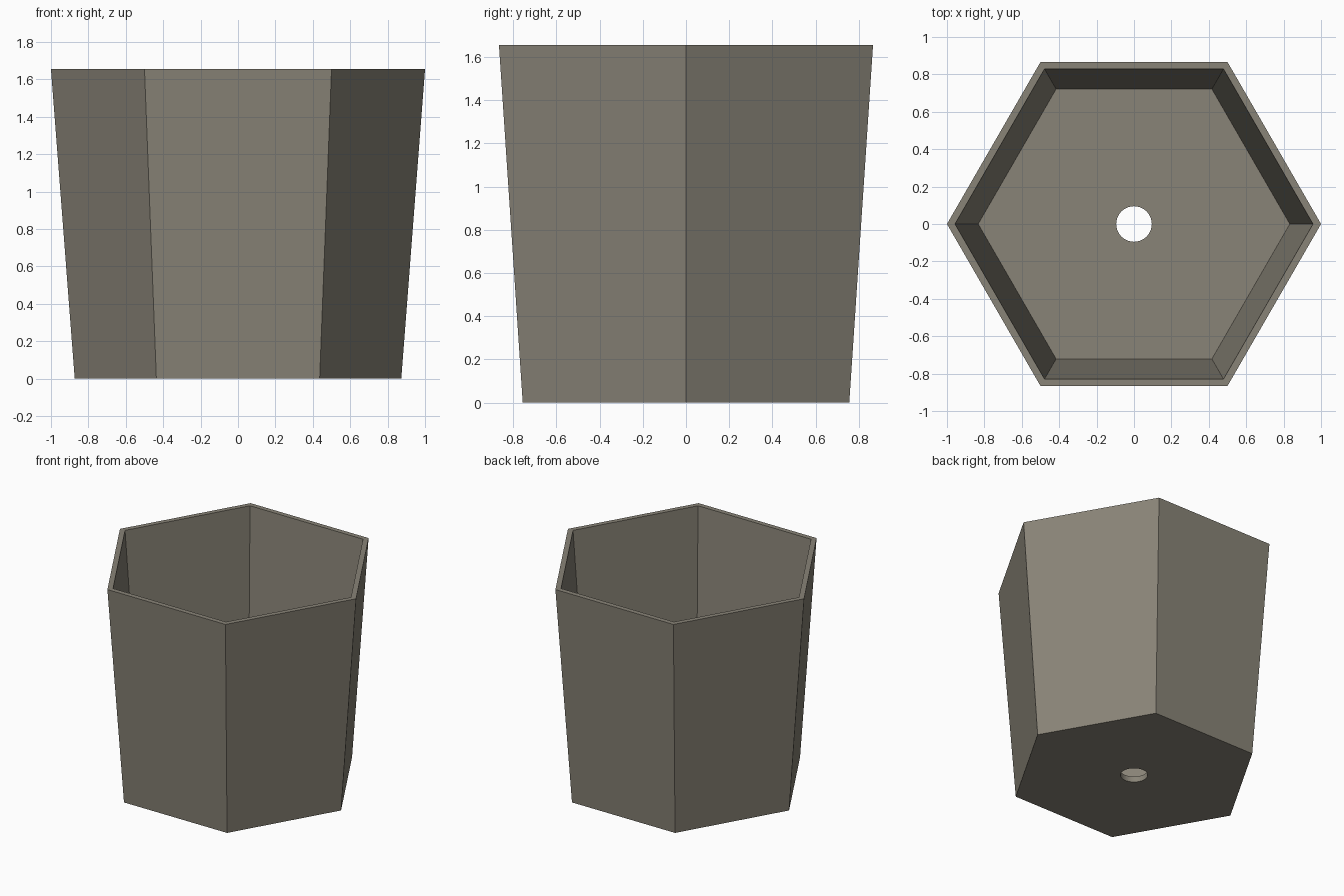
import bpy, bmesh, math

if "Cube" in bpy.data.objects:
    bpy.data.objects.remove(bpy.data.objects["Cube"])

SIDES, STEPS = 6, 8                      # hexagon sides, hole segments per side
HEIGHT, FLOOR, HOLE = 1.655, 0.043, 0.095

clay = bpy.data.materials.new("grey brown clay")
clay.diffuse_color = (0.25, 0.23, 0.185, 1)
clay.use_nodes = True
clay.node_tree.nodes["Principled BSDF"].inputs["Base Color"].default_value = clay.diffuse_color

bm = bmesh.new()


def ring(radius, z, count):
    return [bm.verts.new((radius * math.cos(2 * math.pi * i / count),
                          radius * math.sin(2 * math.pi * i / count), z))
            for i in range(count)]


def walls(a, b, smooth=False):
    n = len(a)
    for i in range(n):
        j = (i + 1) % n
        bm.faces.new((a[i], a[j], b[j], b[i])).smooth = smooth


def floor_with_hole(hexagon, circle):
    # one face per side, running from the hexagon edge to its arc of the hole
    for i in range(SIDES):
        arc = [circle[(i * STEPS + k) % len(circle)] for k in range(STEPS, -1, -1)]
        bm.faces.new([hexagon[i], hexagon[(i + 1) % SIDES]] + arc)


# Tapered outer wall, rim and inner wall
outer_bottom = ring(0.873, 0, SIDES)
outer_top = ring(1.0, HEIGHT, SIDES)
inner_top = ring(0.957, HEIGHT, SIDES)
inner_bottom = ring(0.833, FLOOR, SIDES)
walls(outer_bottom, outer_top)
walls(outer_top, inner_top)
walls(inner_top, inner_bottom)

# Floor with drainage hole
hole_top = ring(HOLE, FLOOR, SIDES * STEPS)
hole_bottom = ring(HOLE, 0, SIDES * STEPS)
floor_with_hole(inner_bottom, hole_top)
floor_with_hole(outer_bottom, hole_bottom)
walls(hole_top, hole_bottom, True)

bmesh.ops.recalc_face_normals(bm, faces=bm.faces)
mesh = bpy.data.meshes.new("planter_pot")
bm.to_mesh(mesh)
bm.free()
mesh.materials.append(clay)
pot = bpy.data.objects.new("planter_pot", mesh)
bpy.context.collection.objects.link(pot)

# Keep the corners and hole rims crisp
bpy.context.view_layer.objects.active = pot
pot.select_set(True)
bpy.ops.object.shade_smooth_by_angle(angle=math.radians(30))
